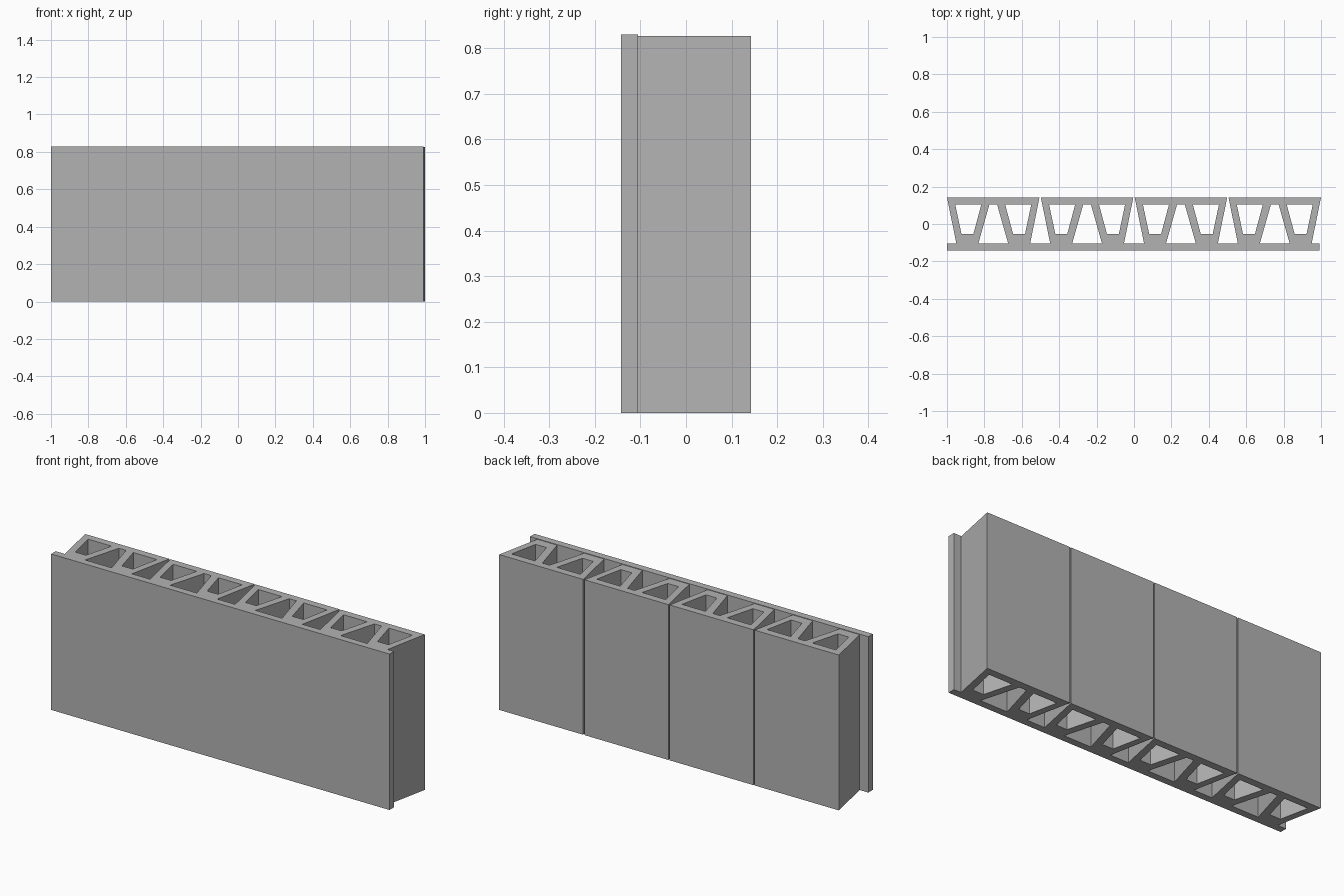
import bpy
import bmesh

cube = bpy.data.objects.get("Cube")
if cube:
    bpy.data.objects.remove(cube, do_unlink=True)

grey = bpy.data.materials.new("concrete_grey")
grey.use_nodes = True
colour = (0.45, 0.45, 0.45, 1)
grey.diffuse_color = colour
grey.node_tree.nodes["Principled BSDF"].inputs["Base Color"].default_value = colour

BACK, FLANGE, WEB, PLATE, FRONT = 0.143, 0.103, -0.053, -0.105, -0.143
HALF = 0.2475      # half width of one ribbed unit
PITCH = 0.5017     # spacing of units


def flat_object(name, faces, height, x):
    """Object from flat outlines at z = 0, thickened upward."""
    bm = bmesh.new()
    for outline in faces:
        bm.faces.new([bm.verts.new((px, py, 0)) for px, py in outline])
    bmesh.ops.remove_doubles(bm, verts=bm.verts[:], dist=0.0001)
    for face in bm.faces:
        face.normal_update()
        if face.normal.z < 0:
            face.normal_flip()
    mesh = bpy.data.meshes.new(name)
    bm.to_mesh(mesh)
    bm.free()
    mesh.materials.append(grey)
    obj = bpy.data.objects.new(name, mesh)
    obj.location.x = x
    bpy.context.collection.objects.link(obj)
    solid = obj.modifiers.new("Height", 'SOLIDIFY')
    solid.thickness = height
    solid.offset = 1
    return obj


# Continuous front plate
flat_object("front_plate",
            [[(-1, FRONT), (0.992, FRONT), (0.992, PLATE), (-1, PLATE)]], 0.83, 0)

# Ribbed unit: sloping outer leg, foot, sloping inner leg and back flange, mirrored
outer_top, outer_foot = (-HALF, BACK), (-0.197, PLATE)
inner_top, inner_foot = (-0.021, FLANGE), (-0.08, PLATE)
hole = [(-0.203, FLANGE), (-0.17, WEB), (-0.106, WEB), (-0.064, FLANGE)]
half_unit = [
    [outer_top, outer_foot, hole[1], hole[0]],
    [outer_foot, inner_foot, hole[2], hole[1]],
    [inner_foot, inner_top, hole[3], hole[2]],
    [outer_top, hole[0], hole[3], inner_top, (0, FLANGE), (0, BACK)],
]
unit_faces = [[(side * x, y) for x, y in outline]
              for side in (1, -1) for outline in half_unit]
units = flat_object("ribbed_units", unit_faces, 0.827, HALF - 1)
row = units.modifiers.new("Row", 'ARRAY')
row.count = 4
row.use_relative_offset = False
row.use_constant_offset = True
row.constant_offset_displace = (PITCH, 0, 0)
